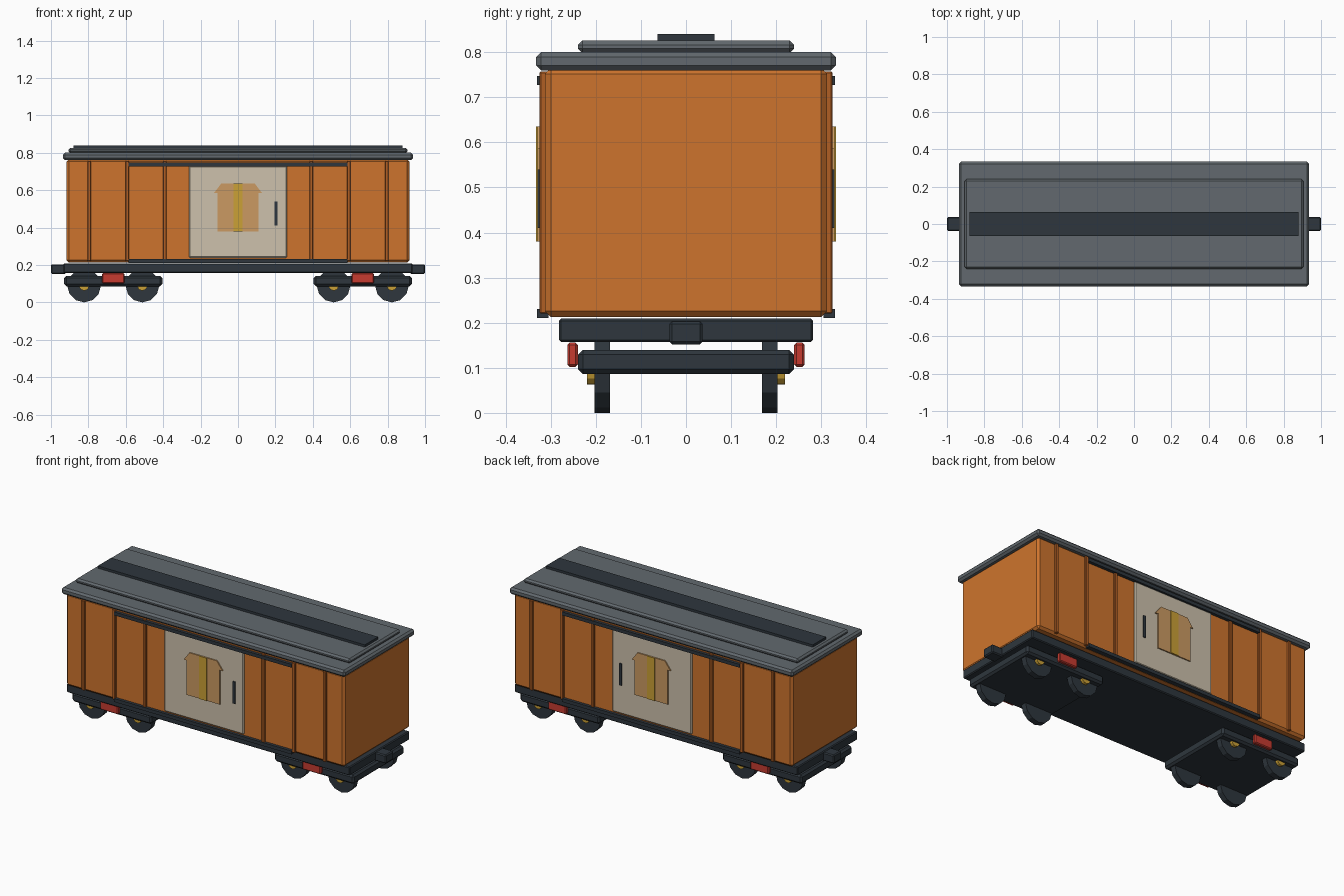
import bpy
from math import pi
from mathutils import Matrix

cube = bpy.data.objects.get("Cube")
if cube:
    bpy.data.objects.remove(cube, do_unlink=True)


def material(name, hex_code):
    """Flat material from an sRGB hex colour."""
    srgb = [int(hex_code[i:i + 2], 16) / 255 for i in (0, 2, 4)]
    rgba = [((c + 0.055) / 1.055) ** 2.4 for c in srgb] + [1]
    mat = bpy.data.materials.new(name)
    mat.use_nodes = True
    mat.diffuse_color = rgba
    bsdf = next(n for n in mat.node_tree.nodes if n.type == 'BSDF_PRINCIPLED')
    bsdf.inputs["Base Color"].default_value = rgba
    return mat


ORANGE = material("orange paint", "CE742D")
RIB = material("dark orange trim", "B05E24")
CREAM = material("cream door", "CDC1AC")
TAN = material("tan emblem", "CB9A62")
GOLD = material("gold", "CBA136")
DARK = material("dark steel", "2E363D")
GREY = material("grey roof", "62696E")
RED = material("red box", "C63B30")


def finish(obj, name, mat, bevel=0):
    obj.name = name
    obj.data.name = name
    obj.data.materials.append(mat)
    if bevel:
        mod = obj.modifiers.new("Bevel", 'BEVEL')
        mod.width = bevel
        mod.segments = 1
    return obj


def box(name, mat, x, y, z, bevel=0):
    """Box from (min, max) ranges on each axis."""
    bpy.ops.mesh.primitive_cube_add(size=1)
    obj = bpy.context.object
    size = [b - a for a, b in (x, y, z)]
    mid = [(a + b) / 2 for a, b in (x, y, z)]
    obj.data.transform(Matrix.Translation(mid) @ Matrix.Diagonal((*size, 1)))
    return finish(obj, name, mat, bevel)


def disc(name, mat, x, y, z, radius, depth, sides=12):
    """Cylinder lying along the y axis, with a vertex at the bottom."""
    bpy.ops.mesh.primitive_cylinder_add(vertices=sides, radius=radius, depth=depth)
    obj = bpy.context.object
    obj.data.transform(Matrix.Translation((x, y, z)) @ Matrix.Rotation(pi / 2, 4, 'X'))
    return finish(obj, name, mat)


def side_range(s, inner, outer):
    return sorted((s * inner, s * outer))


def plate(name, mat, outline, s, inner, outer):
    """Extrude an x-z outline between two distances from the centre line."""
    n = len(outline)
    verts = [(x, s * y, z) for y in (inner, outer) for x, z in outline]
    faces = [list(range(n))[::-1], list(range(n, 2 * n))]
    faces += [(i, (i + 1) % n, (i + 1) % n + n, i + n) for i in range(n)]
    if s > 0:
        faces = [list(f)[::-1] for f in faces]
    mesh = bpy.data.meshes.new(name)
    mesh.from_pydata(verts, [], faces)
    obj = bpy.data.objects.new(name, mesh)
    bpy.context.collection.objects.link(obj)
    return finish(obj, name, mat)


# Body, underframe and layered roof
box("wagon_body", ORANGE, (-.917, .917), (-.313, .313), (.213, .765), .013)
box("underframe", DARK, (-.933, .933), (-.282, .282), (.157, .209), .005)
box("roof_base", GREY, (-.935, .935), (-.333, .333), (.76, .80), .011)
box("roof_cap", GREY, (-.905, .905), (-.24, .24), (.798, .826), .01)
box("roof_walkway", DARK, (-.88, .88), (-.063, .063), (.826, .84))

# Sides: ribs, rails, sliding door with emblem and handle
half = [(.11, .38), (.11, .585), (.128, .585), (.09, .635)]
emblem = half + [(-x, z) for x, z in reversed(half)]
stripe = [(.025, .38), (.025, .635), (-.025, .635), (-.025, .38)]
for s, label in ((-1, "front"), (1, "back")):
    for i, x in enumerate((-.795, -.592, -.392, .392, .592, .795)):
        box(f"{label}_rib_{i + 1}", RIB, (x - .01, x + .01),
            side_range(s, .305, .325), (.22, .757), .003)
    for part, z in (("top", (.727, .747)), ("bottom", (.211, .231))):
        box(f"{label}_{part}_door_rail", DARK, (-.585, .585),
            side_range(s, .305, .331), z)
    box(f"{label}_door", CREAM, (-.262, .262), side_range(s, .305, .322), (.238, .73), .006)
    box(f"{label}_door_handle", DARK, (.195, .21), side_range(s, .32, .329), (.41, .54))
    plate(f"{label}_emblem", TAN, emblem, s, .321, .329)
    plate(f"{label}_emblem_stripe", GOLD, stripe, s, .327, .333)

# Couplers, bogies, wheels, hubs and red boxes at both ends
for e, end in ((-1, "right"), (1, "left")):
    box(f"{end}_coupler", DARK, side_range(e, .92, 1), (-.037, .037), (.152, .203), .006)
    cx = e * .667
    box(f"{end}_bogie_frame", DARK, (cx - .262, cx + .262), (-.24, .24), (.086, .14), .011)
    for s, label in ((-1, "front"), (1, "back")):
        box(f"{end}_{label}_axle_box", RED, (cx - .06, cx + .06),
            side_range(s, .24, .263), (.102, .156), .005)
        for w, dx in enumerate((-.156, .156)):
            tag = f"{end}_{label}_wheel_{w + 1}"
            disc(tag, DARK, cx + dx, s * .186, .09, .09, .034)
            disc(f"{tag}_hub", GOLD, cx + dx, s * .205, .09, .027, .03)
